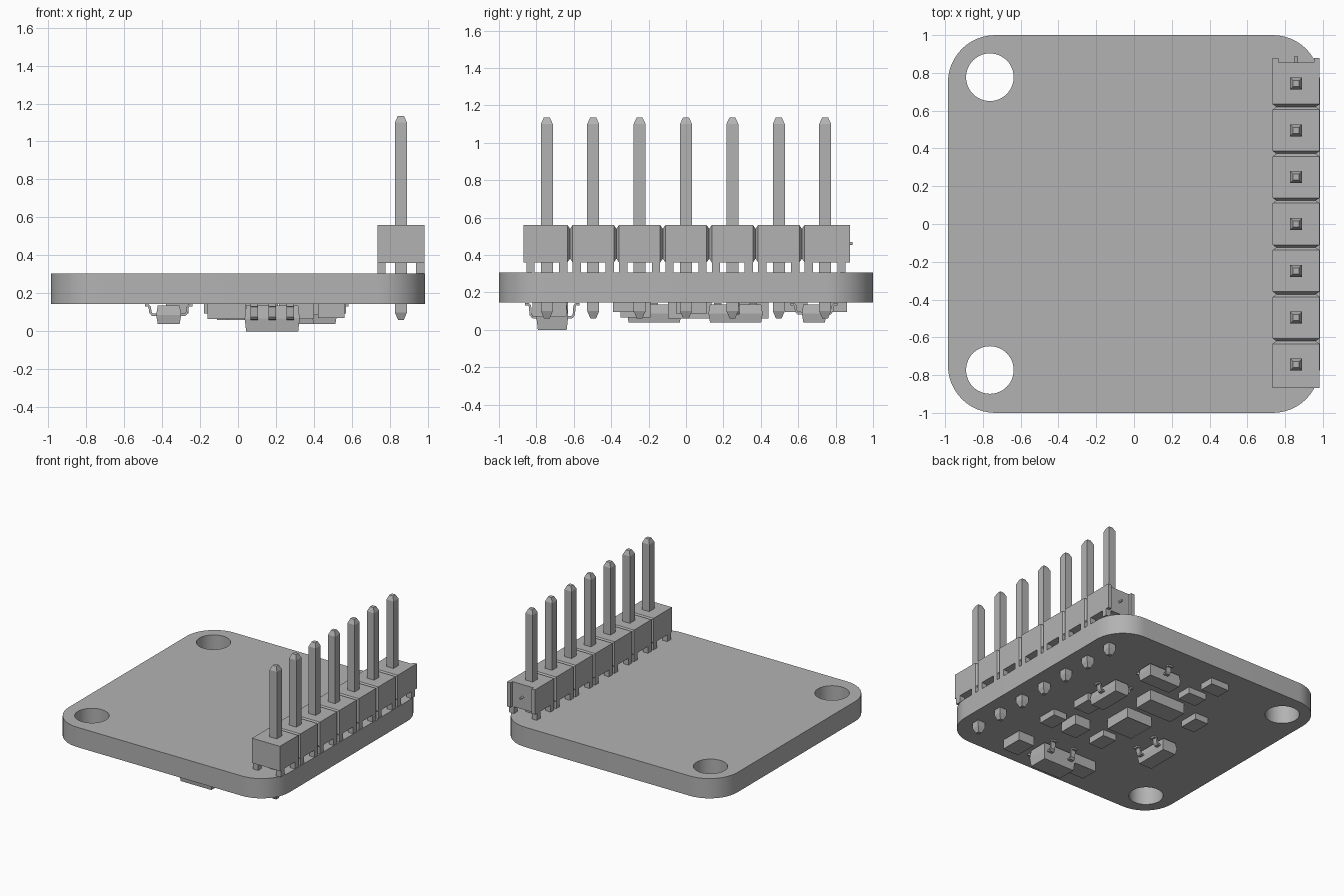
import bpy, bmesh
from math import sin, cos, pi, radians
from mathutils import Matrix, Vector

if "Cube" in bpy.data.objects:
    bpy.data.objects.remove(bpy.data.objects["Cube"])

grey = bpy.data.materials.new("plain grey")
grey.use_nodes = True
colour = (0.45, 0.45, 0.45, 1)
grey.diffuse_color = colour
grey.node_tree.nodes["Principled BSDF"].inputs["Base Color"].default_value = colour

BOTTOM, TOP = 0.145, 0.305
HEAD_X, PITCH = 0.858, 0.248


def finish(bm, name, matrix=None):
    bmesh.ops.recalc_face_normals(bm, faces=bm.faces)
    mesh = bpy.data.meshes.new(name)
    bm.to_mesh(mesh)
    bm.free()
    mesh.materials.append(grey)
    obj = bpy.data.objects.new(name, mesh)
    bpy.context.collection.objects.link(obj)
    if matrix:
        obj.matrix_world = matrix
    return obj


def add_loft(bm, sections, centre=(0, 0), along_y=False):
    """Join rectangles given as (position, half width, half depth)."""
    rings = []
    for t, a, b in sections:
        ring = []
        for i, j in ((-1, -1), (1, -1), (1, 1), (-1, 1)):
            u, v = centre[0] + i * a, centre[1] + j * b
            ring.append(bm.verts.new((u, t, v) if along_y else (u, v, t)))
        rings.append(ring)
    for low, high in zip(rings, rings[1:]):
        for k in range(4):
            n = (k + 1) % 4
            bm.faces.new((low[k], low[n], high[n], high[k]))
    bm.faces.new(rings[0])
    bm.faces.new(rings[-1])


def add_box(bm, x, y, z0, z1, sx, sy):
    add_loft(bm, [(z0, sx / 2, sy / 2), (z1, sx / 2, sy / 2)], (x, y))


# Circuit board: rounded outline with two mounting holes
def board():
    bm = bmesh.new()

    def loop(points):
        vs = [bm.verts.new((x, y, BOTTOM)) for x, y in points]
        for a, b in zip(vs, vs[1:] + vs[:1]):
            bm.edges.new((a, b))

    r, steps = 0.25, 12
    outline = []
    for q, (i, j) in enumerate(((1, 1), (-1, 1), (-1, -1), (1, -1))):
        for k in range(steps + 1):
            a = (q + k / steps) * pi / 2
            outline.append((i * (0.985 - r) + r * cos(a), j * (1 - r) + r * sin(a)))
    loop(outline)
    for y in (-0.773, 0.777):
        loop([(-0.763 + 0.126 * cos(k * pi / 24), y + 0.126 * sin(k * pi / 24))
              for k in range(48)])
    bmesh.ops.triangle_fill(bm, use_beauty=True, edges=bm.edges[:])
    new = bmesh.ops.extrude_face_region(bm, geom=bm.faces[:])["geom"]
    bmesh.ops.translate(bm, vec=(0, 0, TOP - BOTTOM),
                        verts=[g for g in new if isinstance(g, bmesh.types.BMVert)])
    obj = finish(bm, "circuit_board")
    bpy.ops.object.select_all(action="DESELECT")
    obj.select_set(True)
    bpy.context.view_layer.objects.active = obj
    bpy.ops.object.shade_smooth_by_angle(angle=radians(30))


board()

# Header strip: seven blocks with chamfered necks, corner feet and pins
for n in range(-3, 4):
    y = n * PITCH
    bm = bmesh.new()
    sections = [(y - 0.11, 0.124, 0.1), (y + 0.11, 0.124, 0.1)]
    if n > -3:
        sections.insert(0, (y - PITCH / 2, 0.104, 0.08))
    else:
        sections[0] = (y - 0.125, 0.124, 0.1)
    if n < 3:
        sections.append((y + PITCH / 2, 0.104, 0.08))
    add_loft(bm, sections, (HEAD_X, 0.46), along_y=True)
    for i in (-1, 1):
        for j in (-1, 1):
            add_box(bm, HEAD_X + i * 0.102, y + j * 0.088, TOP, 0.365, 0.044, 0.044)
    finish(bm, "header_block")

    bm = bmesh.new()
    add_loft(bm, [(0.06, 0.015, 0.015), (0.1, 0.032, 0.032),
                  (1.1, 0.032, 0.032), (1.135, 0.016, 0.016)], (HEAD_X, y))
    finish(bm, "header_pin")

# Raised rims and small nub on the back end of the header
bm = bmesh.new()
for i in (-1, 1):
    add_box(bm, HEAD_X + i * 0.109, 0.866, 0.36, 0.56, 0.03, 0.024)
finish(bm, "header_end_rims")
bm = bmesh.new()
bmesh.ops.create_cone(bm, cap_ends=True, segments=12, radius1=0.008, radius2=0.008, depth=0.04)
finish(bm, "header_nub", Matrix.Translation((HEAD_X, 0.87, 0.46)) @ Matrix.Rotation(pi / 2, 4, "X"))


# Leaded packages hanging under the board
def package(name, x, y, turn, near, far, height, half_width):
    place = Matrix.Translation((x, y, 0)) @ Matrix.Rotation(radians(turn), 4, "Z")
    z0, z1 = BOTTOM - height, BOTTOM - 0.01
    mid = (z0 + z1) / 2
    bm = bmesh.new()
    add_loft(bm, [(z0, 0.137, half_width - 0.008), (mid, 0.145, half_width),
                  (z1, 0.137, half_width - 0.008)])
    finish(bm, name + "_body", place)
    # Gull-wing leads: bent strips given thickness
    bm = bmesh.new()
    w = half_width
    path = [(w - 0.01, mid), (w + 0.02, mid), (w + 0.03, mid + 0.012),
            (w + 0.034, BOTTOM - 0.018), (w + 0.042, BOTTOM - 0.008), (w + 0.06, BOTTOM - 0.008)]
    for side, offsets in ((1, near), (-1, far)):
        for off in offsets:
            rows = [[bm.verts.new((off + e * 0.02, side * d, z)) for e in (-1, 1)]
                    for d, z in path]
            for a, b in zip(rows, rows[1:]):
                bm.faces.new((a[0], a[1], b[1], b[0]))
    leads = finish(bm, name + "_leads", place)
    solid = leads.modifiers.new("thickness", "SOLIDIFY")
    solid.thickness, solid.offset = 0.013, 0


pair, single, triple = (-0.095, 0.095), (0,), (-0.095, 0, 0.095)
package("left_transistor", -0.365, -0.17, -90, pair, single, 0.105, 0.066)
package("right_transistor", 0.455, 0.265, -90, single, pair, 0.105, 0.066)
package("back_transistor", 0.33, 0.685, 0, single, pair, 0.105, 0.066)
package("regulator", 0.18, -0.715, 0, pair, triple, 0.145, 0.085)

# Sensor with shallow recessed lid
bm = bmesh.new()
add_box(bm, 0.06, 0.02, BOTTOM - 0.085, BOTTOM, 0.23, 0.23)
lid = min(bm.faces, key=lambda f: f.calc_center_median().z)
bmesh.ops.inset_individual(bm, faces=[lid], thickness=0.03, depth=0)
bmesh.ops.translate(bm, verts=lid.verts[:], vec=(0, 0, 0.006))
finish(bm, "sensor")

# Small block components: x, y, width, depth, height
chips = [
    ("long_chip", 0.05, 0.36, 0.32, 0.16, 0.085),
    ("resistor", -0.1, 0.8, 0.16, 0.12, 0.05),
    ("resistor", -0.06, 0.59, 0.16, 0.12, 0.05),
    ("resistor", -0.32, 0.31, 0.12, 0.16, 0.05),
    ("resistor", 0.46, 0.03, 0.14, 0.16, 0.06),
    ("resistor", 0.51, -0.31, 0.12, 0.16, 0.05),
    ("resistor", 0.04, -0.31, 0.12, 0.16, 0.05),
    ("capacitor", 0.33, -0.27, 0.14, 0.16, 0.08),
    ("capacitor", 0.49, -0.73, 0.14, 0.18, 0.075),
    ("capacitor", -0.06, -0.7, 0.2, 0.14, 0.08),
]
for name, x, y, sx, sy, h in chips:
    bm = bmesh.new()
    add_box(bm, x, y, BOTTOM - h, BOTTOM, sx, sy)
    finish(bm, name)
